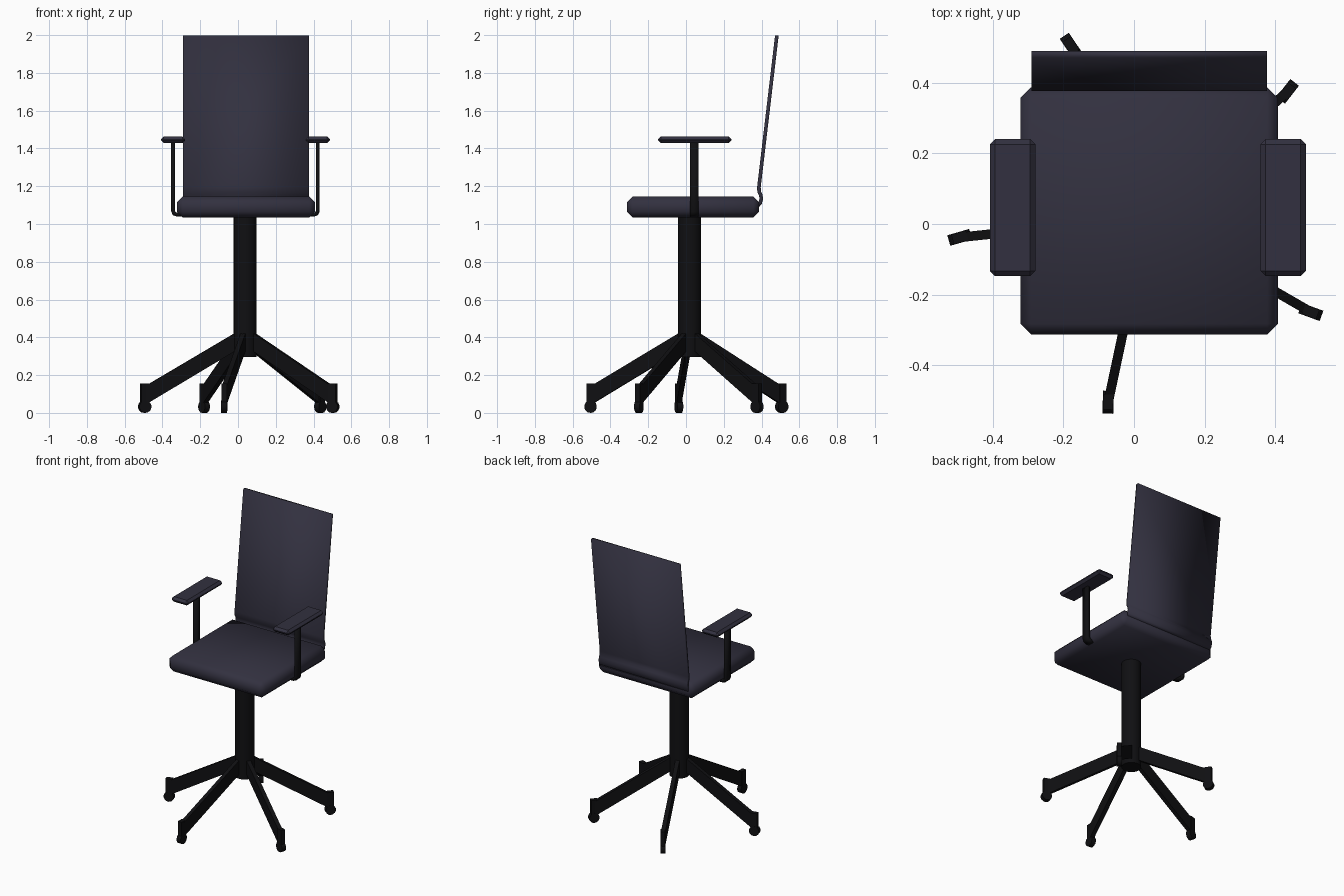
import bpy, bmesh, math
from mathutils import Matrix, Vector

if "Cube" in bpy.data.objects:
    bpy.data.objects.remove(bpy.data.objects["Cube"])


def material(name, rgb):
    m = bpy.data.materials.new(name)
    m.diffuse_color = (*rgb, 1)
    m.use_nodes = True
    m.node_tree.nodes["Principled BSDF"].inputs["Base Color"].default_value = m.diffuse_color
    return m


FABRIC = material("dark_fabric", (0.032, 0.03, 0.05))
BLACK = material("black_frame", (0.005, 0.005, 0.006))
CX, CY = 0.038, 0.018  # column axis


def finish(bm, name, mat, smooth=None):
    bmesh.ops.recalc_face_normals(bm, faces=bm.faces)
    me = bpy.data.meshes.new(name)
    bm.to_mesh(me)
    bm.free()
    me.materials.append(mat)
    ob = bpy.data.objects.new(name, me)
    bpy.context.collection.objects.link(ob)
    if smooth:
        bpy.ops.object.select_all(action='DESELECT')
        bpy.context.view_layer.objects.active = ob
        ob.select_set(True)
        bpy.ops.object.shade_smooth_by_angle(angle=math.radians(smooth))
    return ob


def chamfer_box(name, lo, hi, bevel, mat, smooth):
    lo, hi = Vector(lo), Vector(hi)
    bm = bmesh.new()
    bmesh.ops.create_cube(bm, size=1, matrix=Matrix.Translation((lo + hi) / 2)
                          @ Matrix.Diagonal((*(hi - lo), 1)))
    bmesh.ops.bevel(bm, geom=bm.edges[:], offset=bevel, segments=1,
                    profile=0.5, affect='EDGES')
    return finish(bm, name, mat, smooth)


def strip(name, path, sweep, thickness, mat):
    """Path of 3D points swept along a vector, thickened both ways."""
    bm = bmesh.new()
    a = [bm.verts.new(p) for p in path]
    b = [bm.verts.new(Vector(p) + Vector(sweep)) for p in path]
    for i in range(len(path) - 1):
        bm.faces.new((a[i], a[i + 1], b[i + 1], b[i]))
    ob = finish(bm, name, mat, 40)
    mod = ob.modifiers.new("thickness", 'SOLIDIFY')
    mod.thickness, mod.offset, mod.use_even_offset = thickness, 0, True
    return ob


def prism(name, profile, width, matrix, mat):
    """Profile in (x, z), extruded along y and centred on it."""
    bm = bmesh.new()
    f = bm.faces.new([bm.verts.new((x, -width / 2, z)) for x, z in profile])
    ext = bmesh.ops.extrude_face_region(bm, geom=[f])["geom"]
    bmesh.ops.translate(bm, vec=(0, width, 0),
                        verts=[v for v in ext if isinstance(v, bmesh.types.BMVert)])
    bm.transform(matrix)
    return finish(bm, name, mat)


def cylinder(name, radius, depth, sides, matrix, mat):
    bm = bmesh.new()
    bmesh.ops.create_cone(bm, cap_ends=True, segments=sides, radius1=radius,
                          radius2=radius, depth=depth, matrix=matrix)
    return finish(bm, name, mat, 40)


# Seat cushion
chamfer_box("seat", (-0.322, -0.313, 1.035), (0.408, 0.387, 1.145), 0.03, FABRIC, 60)

# Reclined backrest with curled lower lip
back = [(0.382, 1.098), (0.393, 1.112), (0.399, 1.135), (0.395, 1.155),
        (0.387, 1.17), (0.386, 1.195), (0.481, 1.998)]
strip("backrest", [(-0.29, y, z) for y, z in back], (0.667, 0, 0), 0.019, FABRIC)

# Armrests and their bent supports
MID = 0.0395
for side, s in (("left", -1), ("right", 1)):
    x0, x1 = sorted((MID + s * 0.319, MID + s * 0.448))
    chamfer_box(side + "_armrest", (x0, -0.148, 1.428), (x1, 0.241, 1.463), 0.015, FABRIC, 30)
    post = [(0.335, 1.05), (0.364, 1.05), (0.377, 1.055), (0.383, 1.068), (0.383, 1.44)]
    strip(side + "_arm_support", [(MID + s * x, 0.02, z) for x, z in post],
          (0, 0.046, 0), 0.02, BLACK)

# Central column
cylinder("column", 0.061, 0.755, 24, Matrix.Translation((CX, CY, 0.6725)), BLACK)

# Five-star base: sloping legs with slightly swivelled casters
leg = [(0.03, 0.437), (0.53, 0.143), (0.53, 0.045), (0.03, 0.342)]
fork = [(-0.022, 0.155), (0.021, 0.155), (0.021, 0.04), (-0.022, 0.04)]
for k in range(5):
    arm = Matrix.Translation((CX, CY, 0)) @ Matrix.Rotation(math.radians(186 + 72 * k), 4, 'Z')
    prism(f"leg_{k + 1}", leg, 0.027, arm, BLACK)
    caster = arm @ Matrix.Translation((0.535, 0, 0)) @ Matrix.Rotation(math.radians(10), 4, 'Z')
    prism(f"caster_fork_{k + 1}", fork, 0.029, caster, BLACK)
    cylinder(f"caster_wheel_{k + 1}", 0.033, 0.031, 14, caster
             @ Matrix.Translation((0, 0, 0.033)) @ Matrix.Rotation(math.pi / 2, 4, 'X'), BLACK)
